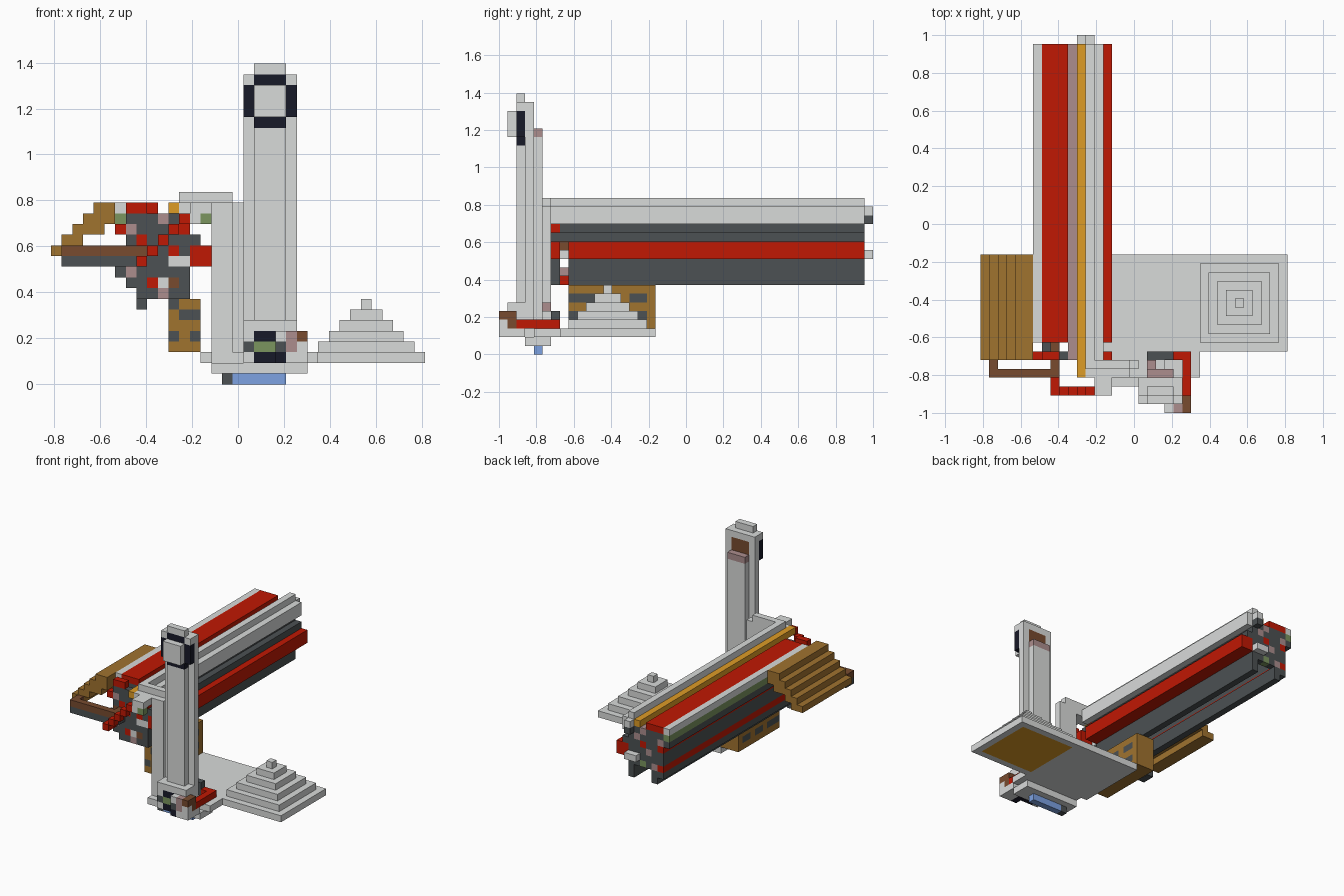
import bpy, bmesh
from mathutils import Vector

if "Cube" in bpy.data.objects:
    bpy.data.objects.remove(bpy.data.objects["Cube"])

V = 2 / 43                      # edge of one block
PALETTE = {                     # letter: (name, red, green, blue)
    "G": ("light_grey", 217, 219, 218), "S": ("slate", 76, 81, 83),
    "R": ("red", 192, 24, 3), "T": ("tan", 160, 115, 47),
    "B": ("brown", 120, 75, 47), "Y": ("gold", 222, 156, 38),
    "M": ("mauve", 172, 141, 141), "E": ("green", 123, 149, 95),
    "U": ("blue", 125, 162, 226), "N": ("navy", 23, 25, 40),
}


def linear(c):
    c /= 255
    return c / 12.92 if c <= 0.04045 else ((c + 0.055) / 1.055) ** 2.4


materials = {}
for key, (name, *rgb) in PALETTE.items():
    mat = bpy.data.materials.new(name)
    mat.use_nodes = True
    colour = [linear(c) for c in rgb] + [1]
    mat.diffuse_color = colour
    mat.node_tree.nodes["Principled BSDF"].inputs["Base Color"].default_value = colour
    materials[key] = mat

cells = {}                      # block position -> (part, colour letter)


def span(r):
    return range(*r) if isinstance(r, tuple) else (r,)


def fill(part, key, x, y, z):
    """Fill a box of blocks; a bare number means one block thick."""
    for i in span(x):
        for j in span(y):
            for k in span(z):
                cells[i, j, k] = (part, key)


def extrude(part, rows, x, top, y):
    """Extrude a drawn cross-section along y."""
    for r, row in enumerate(rows.split()):
        for c, key in enumerate(row):
            if key != ".":
                fill(part, key, x + c, y, top - r)


# Long hollow beam, open below, with speckled end caps
BEAM = """......G..
GRRR.YGG.
ESSSMSGG.
SS...SS..
.R....SS.
.S.....RR
.S....SRR
.R....S..
.SS...S..
..S...S.."""
LINK = """......G..
.....YGG.
....MSGG.
.....SS..
......SS.
..B......
.....GG..
.........
.S...M...
..R......"""
CAP = """......G..
.RR..YGG.
.SSSMSRG.
RMSSSMR..
.SRSRSSS.
.BSRSRSRR
SSRSSGGRR
SMSSSSS..
.SSRGBS..
..SSMSS.."""
END = """......G..
GRRR.YGG.
ESSSMSGG.
SMSSSMS..
.RSSRSSS.
.SSMSSSRR
.SSSSGSRR
.RMSESS..
.SS...S..
..S...S.."""
extrude("beam", BEAM, 6, 17, (8, 41))
extrude("beam", END, 6, 17, 41)
extrude("beam_front_link", LINK, 6, 17, 7)
extrude("beam_front_cap", CAP, 6, 17, 6)
fill("beam_front_cap", "S", 8, 8, 7)
fill("beam_front_cap", "Y", 11, (4, 6), 16)
fill("beam_front_cap", "G", 12, (4, 6), 16)
fill("beam_back_pegs", "G", 12, 42, 16)
fill("beam_back_pegs", "S", 12, 42, 15)
fill("beam_back_pegs", "G", (11, 13), 42, 11)

# Stepped side wing and its front frame
for z, x0, x1 in ((12, 0, 2), (13, 1, 3), (14, 2, 5), (15, 3, 6), (16, 4, 6)):
    fill("side_steps", "T", (x0, x1), (6, 18), z)
for key, z in (("B", 12), ("S", 11)):
    fill("side_frame", key, (1, 9), 4, z)
    fill("side_frame", key, 1, (4, 6), z)
    fill("side_frame", key, 8, (4, 6), z)

# Red diagonal chain in front of the beam
for n in range(5):
    fill("diagonal_chain", "R", 8 + n, 2, 11 + n)
fill("diagonal_chain", "R", 8, 3, 11)
fill("diagonal_chain", "G", 13, 2, 15)
fill("diagonal_chain", "E", 14, 2, 15)

# Tan wall below the beam, with slate stripes and front spots
fill("lower_wall", "T", (11, 14), (8, 18), (3, 8))
for z in (4, 6):
    for y in ((9, 11), (12, 14), (15, 17)):
        fill("lower_wall", "S", (11, 14), y, z)
for x, z in ((11, 4), (13, 4), (12, 6), (11, 7), (13, 6)):
    fill("lower_wall", "S", x, 8, z)

# Ground plate with a stepped pyramid
fill("ground_plate", "G", (14, 35), (7, 18), 2)
fill("ground_plate", "Y", (25, 34), (8, 17), 2)
for n in range(5):
    fill("pyramid", "G", (25 + n, 34 - n), (8 + n, 17 - n), 3 + n)

# Foot under the tower
fill("foot", "G", (15, 24), (3, 6), 1)
fill("foot", "S", 16, 4, 0)
fill("foot", "U", (17, 22), 4, 0)
fill("foot", "G", (15, 25), (4, 7), 2)

# Pillar and arm joining the foot to the beam
fill("pillar", "G", (15, 17), (4, 6), (3, 17))
fill("pillar", "G", 17, 5, (3, 17))
fill("pillar", "G", (12, 17), 5, 17)
fill("pillar", "G", (13, 15), (2, 6), 16)

# Tower shaft with a cross-shaped section
fill("tower", "G", (19, 22), 2, (2, 30))
fill("tower", "G", (18, 23), 3, (2, 29))
fill("tower", "G", (19, 22), 4, (2, 25))
fill("tower", "M", (19, 22), 4, 25)
fill("tower", "B", (19, 22), 3, (26, 28))

# Dark frame and raised panel at the top of the tower
for x in (18, 22):
    fill("tower_panel", "N", x, 2, (25, 28))
    fill("tower_panel", "G", x, 2, 28)
for z in (24, 28):
    fill("tower_panel", "N", (19, 22), 2, z)
fill("tower_panel", "G", (19, 22), 1, (25, 28))

# Coloured collar around the tower base
fill("collar", "G", (18, 23), (1, 3), (2, 6))
fill("collar", "N", (19, 22), 1, 2)
fill("collar", "E", (19, 21), 1, 3)
fill("collar", "N", (19, 21), 1, 4)
fill("collar", "S", 18, 1, 3)
fill("collar", "R", 23, (2, 7), 3)
fill("collar", "R", 22, 6, 3)
fill("collar", "S", (19, 22), 6, (3, 5))
fill("collar", "G", 20, 5, (3, 5))
fill("collar", "M", 19, 5, 5)
fill("collar", "G", 23, (0, 3), 2)
for row, z in (("GMB", 4), ("SMG", 3), ("NGG", 2)):
    for c, key in enumerate(row):
        fill("collar", key, 21 + c, 0, z)
fill("collar", "B", 23, 1, (3, 5))

# Turn each part into a mesh of its exposed block faces
keys = list(PALETTE)
for part in sorted({p for p, _ in cells.values()}):
    bm = bmesh.new()
    corners = {}

    def corner(p):
        key = tuple(p)
        if key not in corners:
            x, y, z = p
            corners[key] = bm.verts.new(((x - 17.5) * V, (y - 21.5) * V, z * V))
        return corners[key]

    for pos, (owner, key) in cells.items():
        if owner != part:
            continue
        for axis in range(3):
            u, w = Vector(), Vector()
            u[(axis + 1) % 3] = w[(axis + 2) % 3] = 1
            for side in (0, 1):
                step = [0, 0, 0]
                step[axis] = 1 if side else -1
                if tuple(a + b for a, b in zip(pos, step)) in cells:
                    continue
                base = Vector(pos)
                base[axis] += side
                loop = [base, base + u, base + u + w, base + w]
                face = bm.faces.new([corner(p) for p in (loop if side else loop[::-1])])
                face.material_index = keys.index(key)
    bmesh.ops.dissolve_limit(bm, angle_limit=0.01, verts=bm.verts[:],
                             edges=bm.edges[:], delimit={"MATERIAL"})
    mesh = bpy.data.meshes.new(part)
    bm.to_mesh(mesh)
    bm.free()
    for mat in materials.values():
        mesh.materials.append(mat)
    bpy.context.collection.objects.link(bpy.data.objects.new(part, mesh))
